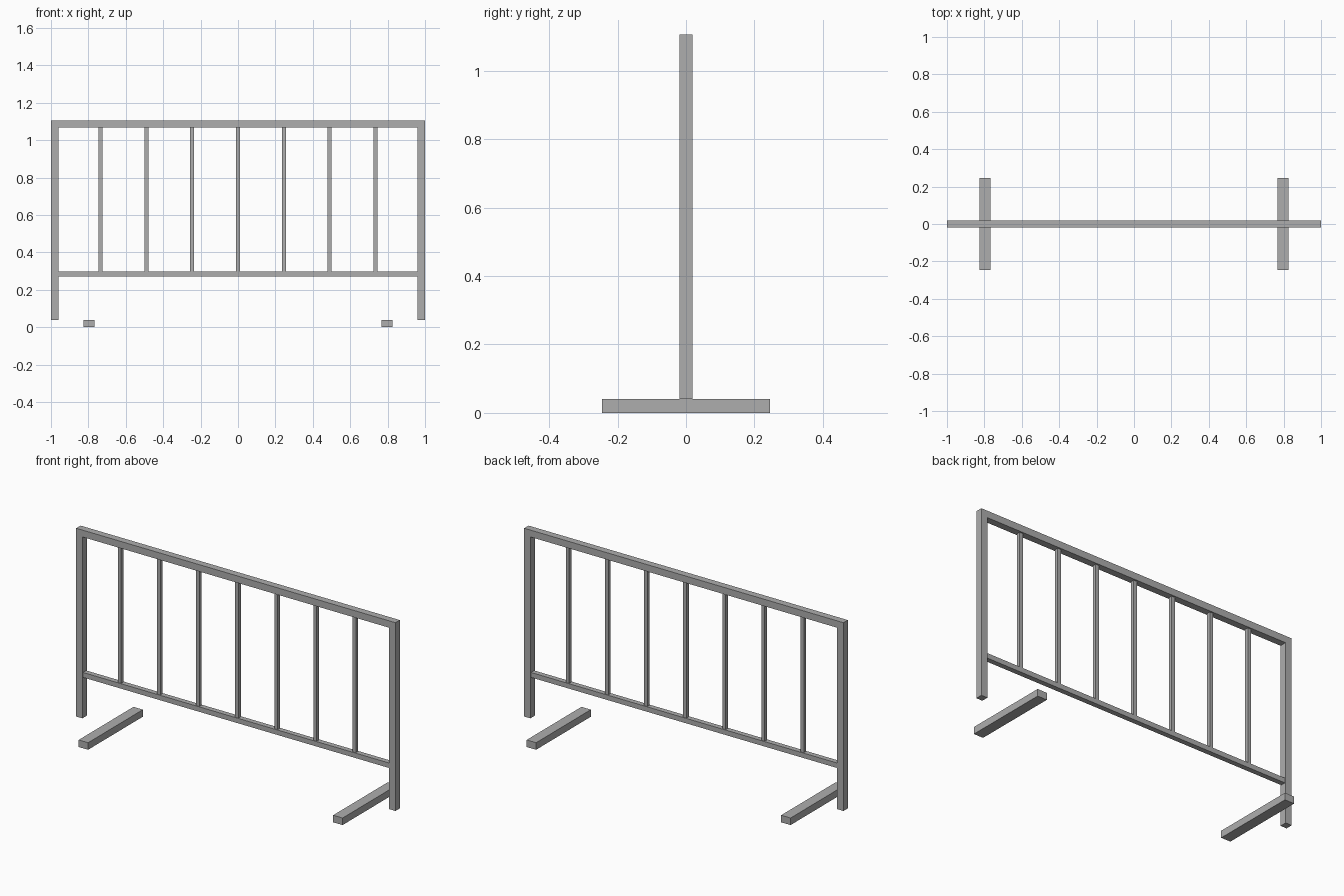
import bpy

cube = bpy.data.objects.get("Cube")
if cube:
    bpy.data.objects.remove(cube, do_unlink=True)

# Galvanised steel
steel = bpy.data.materials.new("grey_steel")
steel.use_nodes = True
colour = (0.42, 0.42, 0.42, 1)
steel.diffuse_color = colour
steel.node_tree.nodes["Principled BSDF"].inputs["Base Color"].default_value = colour


def box(name, x, z_low, z_high, width, depth):
    """Square-edged bar centred on x and y = 0, between two heights."""
    bpy.ops.mesh.primitive_cube_add(size=1, location=(x, 0, (z_low + z_high) / 2))
    ob = bpy.context.object
    ob.name = name
    ob.scale = (width, depth, z_high - z_low)
    bpy.ops.object.transform_apply(location=False, rotation=False, scale=True)
    ob.data.materials.append(steel)
    return ob


TUBE = 0.039
FOOT_TOP = 0.04
RAIL_LOW, RAIL_HIGH = 0.27, 0.298
TOP_LOW, TOP_HIGH = 1.067, 1.106

# Rails
box("top_rail", 0, TOP_LOW, TOP_HIGH, 2, TUBE)
box("lower_rail", 0, RAIL_LOW, RAIL_HIGH, 2 - 2 * TUBE, 0.029)

# Posts and feet on both sides
for side, sign in (("left", 1), ("right", -1)):
    box(side + "_post", sign * (1 - TUBE / 2), FOOT_TOP, TOP_LOW, TUBE, TUBE)
    box(side + "_foot", sign * 0.797, 0, FOOT_TOP, 0.059, 0.49)

# Upright bars
for i in range(7):
    box(f"upright_bar_{i + 1}", (i - 3) * 0.245, RAIL_HIGH, TOP_LOW, 0.021, 0.021)
